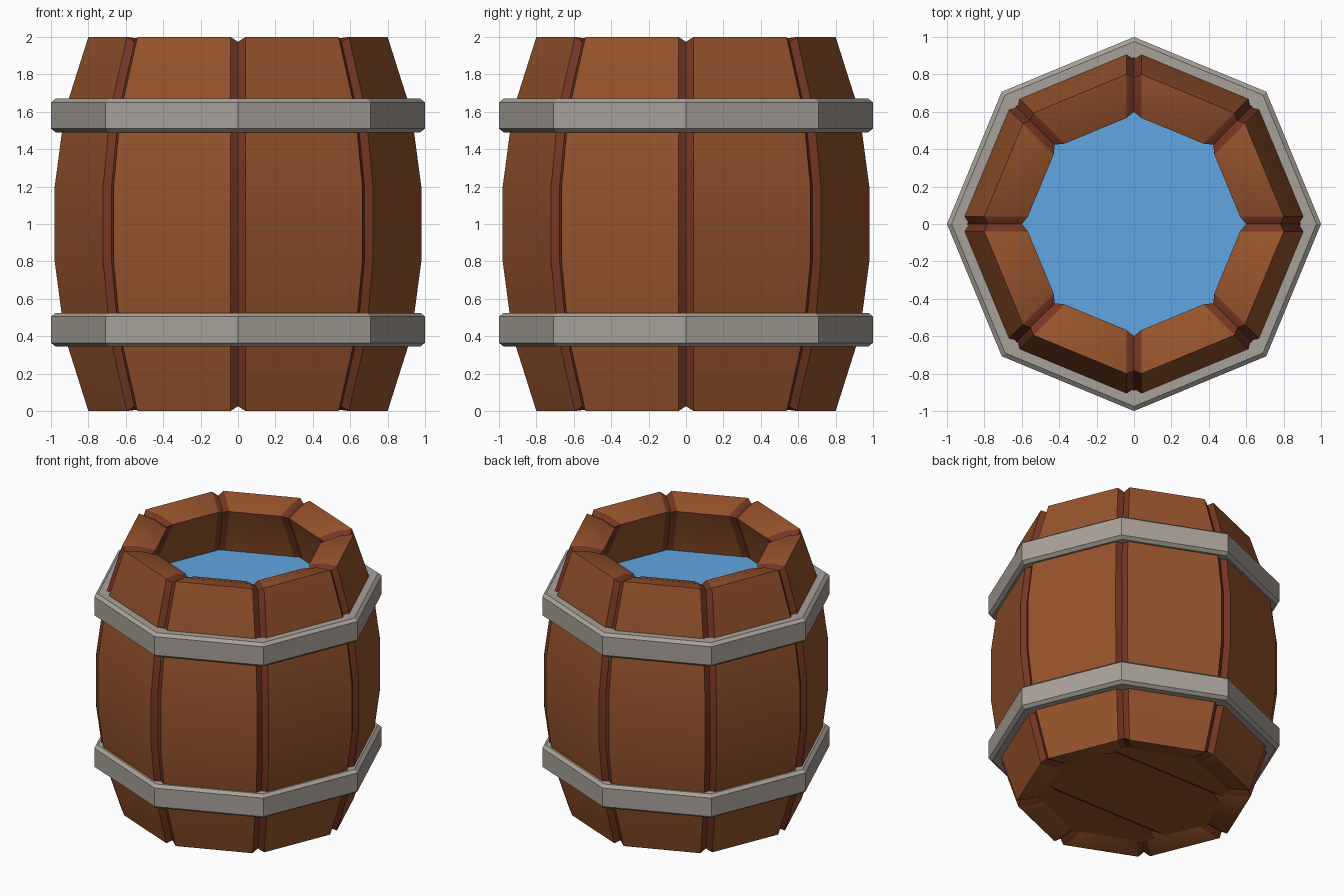
import bpy, bmesh, math
from mathutils import Vector

if "Cube" in bpy.data.objects:
    bpy.data.objects.remove(bpy.data.objects["Cube"])


def material(name, rgb):
    m = bpy.data.materials.new(name)
    m.diffuse_color = (*rgb, 1)
    m.use_nodes = True
    m.node_tree.nodes["Principled BSDF"].inputs["Base Color"].default_value = m.diffuse_color
    return m


WOOD = material("brown wood", (0.305, 0.087, 0.025))
SEAM = material("dark red wood", (0.180, 0.038, 0.016))
IRON = material("grey iron", (0.39, 0.355, 0.315))
WATER = material("blue water", (0.115, 0.38, 0.76))


def finish(name, bm, mats):
    bmesh.ops.recalc_face_normals(bm, faces=bm.faces)
    me = bpy.data.meshes.new(name)
    bm.to_mesh(me)
    bm.free()
    for m in mats:
        me.materials.append(m)
    ob = bpy.data.objects.new(name, me)
    bpy.context.collection.objects.link(ob)
    return ob


def spin(columns, mat_rule):
    """Join closed profile columns, each a list of points, around the axis."""
    bm = bmesh.new()
    cols = [[bm.verts.new(p) for p in c] for c in columns]
    n = len(cols[0])
    for i, a in enumerate(cols):
        b = cols[(i + 1) % len(cols)]
        for k in range(n):
            j = (k + 1) % n
            f = bm.faces.new((a[k], b[k], b[j], a[j]))
            f.material_index = mat_rule(i)
    return bm


def polar(r, side, z, t):
    return (r * math.cos(t) - side * math.sin(t),
            r * math.sin(t) + side * math.cos(t), z)


def octagon(r, z):
    bm = bmesh.new()
    bm.faces.new([bm.verts.new(polar(r, 0, z, i * math.pi / 4)) for i in range(8)])
    return bm


# Staves: lower half of the wall section, mirrored to the upper half
half_out = [(0.80, 0.0), (0.927, 0.40), (0.98, 0.80)]
half_in = [(0.78, 0.80), (0.72, 0.40), (0.567, 0.05), (0.69, 0.01)]
section = (half_out + [(r, 2 - z) for r, z in reversed(half_out)]
           + [(r, 2 - z) for r, z in reversed(half_in)] + half_in)

# Seam section: the wall section shrunk inwards along its normals
depth = 0.024
groove = []
for k, (r, z) in enumerate(section):
    p = Vector((r, z))
    d1 = (p - Vector(section[k - 1])).normalized()
    d2 = (Vector(section[(k + 1) % len(section)]) - p).normalized()
    n1, n2 = Vector((-d1.y, d1.x)), Vector((-d2.y, d2.x))
    q = p + (n1 + n2) * depth / (1 + n1.dot(n2))
    groove.append((q.x, q.y))

columns = []
for i in range(8):
    t = i * math.pi / 4
    columns.append([polar(r, -0.04, z, t) for r, z in section])
    columns.append([polar(r, 0, z, t) for r, z in groove])
    columns.append([polar(r, 0.04, z, t) for r, z in section])
staves = finish("staves", spin(columns, lambda i: 0 if i % 3 == 2 else 1), [WOOD, SEAM])

# Smooth along the bulge, sharp at seams and rims
bpy.context.view_layer.objects.active = staves
staves.select_set(True)
bpy.ops.object.shade_smooth_by_angle(angle=math.radians(30))
staves.select_set(False)

# Iron hoops with chamfered edges
for name, zc in (("lower_hoop", 0.435), ("upper_hoop", 1.58)):
    prof = [(0.89, -0.09), (0.975, -0.09), (1.0, -0.07),
            (1.0, 0.07), (0.975, 0.09), (0.89, 0.09)]
    cols = [[polar(r, 0, zc + z, i * math.pi / 4) for r, z in prof] for i in range(8)]
    finish(name, spin(cols, lambda i: 0), [IRON])

# Bottom planks along x with two V grooves
bm = octagon(0.66, 0.03)
for c in (-0.33, 0.33):
    for y in (c - 0.045, c, c + 0.045):
        bmesh.ops.bisect_plane(bm, geom=bm.verts[:] + bm.edges[:] + bm.faces[:],
                               plane_co=(0, y, 0), plane_no=(0, 1, 0))
for f in bm.faces:
    f.material_index = int(abs(abs(f.calc_center_median().y) - 0.33) < 0.044)
for v in bm.verts:
    if abs(abs(v.co.y) - 0.33) < 0.001:
        v.co.z += 0.025
ob = finish("bottom_planks", bm, [WOOD, SEAM])
if ob.data.polygons[0].normal.z > 0:
    ob.data.flip_normals()

# Water surface
ob = finish("water", octagon(0.74, 1.585), [WATER])
if ob.data.polygons[0].normal.z < 0:
    ob.data.flip_normals()
